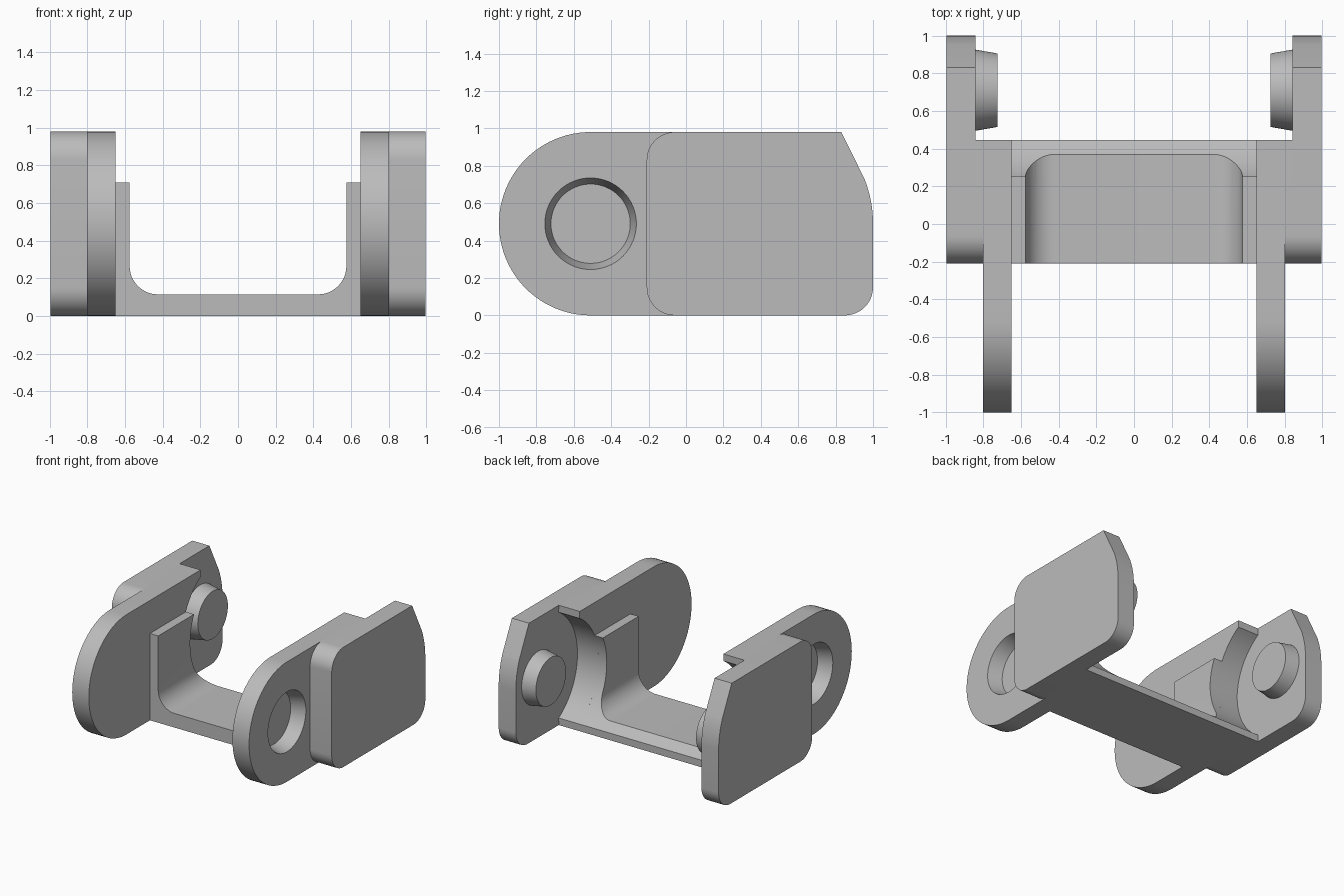
import bpy, bmesh
from math import sin, cos, pi, radians
from mathutils import Matrix

cube = bpy.data.objects.get("Cube")
if cube:
    bpy.data.objects.remove(cube, do_unlink=True)

grey = bpy.data.materials.new("mid grey")
grey.use_nodes = True
colour = (0.5, 0.5, 0.5, 1)
grey.diffuse_color = colour
grey.node_tree.nodes["Principled BSDF"].inputs["Base Color"].default_value = colour

H = 0.98                  # overall height
MID = H / 2               # pivot height
PEG_Y, HOLE_Y = 0.71, -0.51
BACK = 0.445              # rear edge of the cross channel
CLEAR = 0.507             # radius of the clearance scoop


def arc(cu, cv, r, a0, a1, n=12):
    """Points on an arc, angles in degrees."""
    angles = [radians(a0 + (a1 - a0) * i / n) for i in range(n + 1)]
    return [(cu + r * cos(a), cv + r * sin(a)) for a in angles]


def make(name, bm):
    bmesh.ops.recalc_face_normals(bm, faces=bm.faces)
    me = bpy.data.meshes.new(name)
    bm.to_mesh(me)
    bm.free()
    me.materials.append(grey)
    ob = bpy.data.objects.new(name, me)
    bpy.context.collection.objects.link(ob)
    return ob


def extrude(name, points, lo, hi, axis):
    """Extrude a (y, z) profile along x, or an (x, z) profile along y."""
    bm = bmesh.new()
    place = (lambda u, v: (lo, u, v)) if axis == "x" else (lambda u, v: (u, lo, v))
    face = bm.faces.new([bm.verts.new(place(u, v)) for u, v in points])
    ext = bmesh.ops.extrude_face_region(bm, geom=[face])
    verts = [g for g in ext["geom"] if isinstance(g, bmesh.types.BMVert)]
    step = (hi - lo, 0, 0) if axis == "x" else (0, hi - lo, 0)
    bmesh.ops.translate(bm, verts=verts, vec=step)
    return make(name, bm)


def cone_x(name, x0, r0, x1, r1, y, segments=64):
    """Cone or cylinder lying along x at pivot height."""
    bm = bmesh.new()
    turn = Matrix.Translation(((x0 + x1) / 2, y, MID)) @ Matrix.Rotation(pi / 2, 4, "Y")
    bmesh.ops.create_cone(bm, cap_ends=True, segments=segments, radius1=r0,
                          radius2=r1, depth=x1 - x0, matrix=turn)
    return make(name, bm)


def finish(ob, cutter=None, mirror=True):
    """Cut, mirror across x and shade smooth with sharp edges."""
    bpy.ops.object.select_all(action="DESELECT")
    ob.select_set(True)
    bpy.context.view_layer.objects.active = ob
    if cutter:
        cut = ob.modifiers.new("cut", "BOOLEAN")
        cut.operation, cut.solver, cut.object = "DIFFERENCE", "EXACT", cutter
        bpy.ops.object.modifier_apply(modifier="cut")
    if mirror:
        m = ob.modifiers.new("mirror", "MIRROR")
        m.use_mirror_merge = False
        bpy.ops.object.modifier_apply(modifier="mirror")
    bpy.ops.object.shade_smooth_by_angle(angle=radians(20))


# Cutters
scoop = cone_x("scoop_cutter", -1.2, CLEAR, 1.2, CLEAR, PEG_Y, 128)
socket = cone_x("socket_cutter", 0.685, 0.212, 0.815, 0.249, HOLE_Y)

# The scoop outline trimmed at the rear edge, leaving a thin lip top and bottom
scoop_edge = [(BACK, 0)] + arc(PEG_Y, MID, CLEAR, 238.5, 121.5, 32) + [(BACK, H)]

# Inner plates with rounded front, blind socket and scooped rear end
side = extrude("side_plate", scoop_edge + arc(HOLE_Y, MID, MID, 90, 270, 48),
               0.65, 0.80, "x")
finish(side, socket)

# Outer panels: rounded corners, chamfered upper rear corner
front_corners = arc(-0.06, H - 0.15, 0.15, 90, 180) + arc(-0.06, 0.15, 0.15, 180, 270)
rear = arc(0.85, 0.15, 0.15, 270, 360) + arc(0.35, 0.49, 0.65, 0, 22) + [(0.83, H)]
finish(extrude("outer_panel", front_corners + rear, 0.84, 0.995, "x"))

# Thin layer joining each panel to its inner plate
finish(extrude("panel_spacer", front_corners + scoop_edge, 0.80, 0.84, "x"))

# Pivot pegs on the inside of the panels
finish(cone_x("pivot_peg", 0.725, 0.195, 0.84, 0.215, PEG_Y))

# Cross channel: floor with filleted upright tabs
half = [(0.65, 0), (0.65, 0.71), (0.575, 0.71)] + arc(0.425, 0.265, 0.15, 0, -90)
channel = extrude("cross_channel", half + [(-u, v) for u, v in reversed(half)],
                  -0.21, BACK, "y")
finish(channel, scoop, mirror=False)

for helper in (scoop, socket):
    bpy.data.objects.remove(helper, do_unlink=True)
